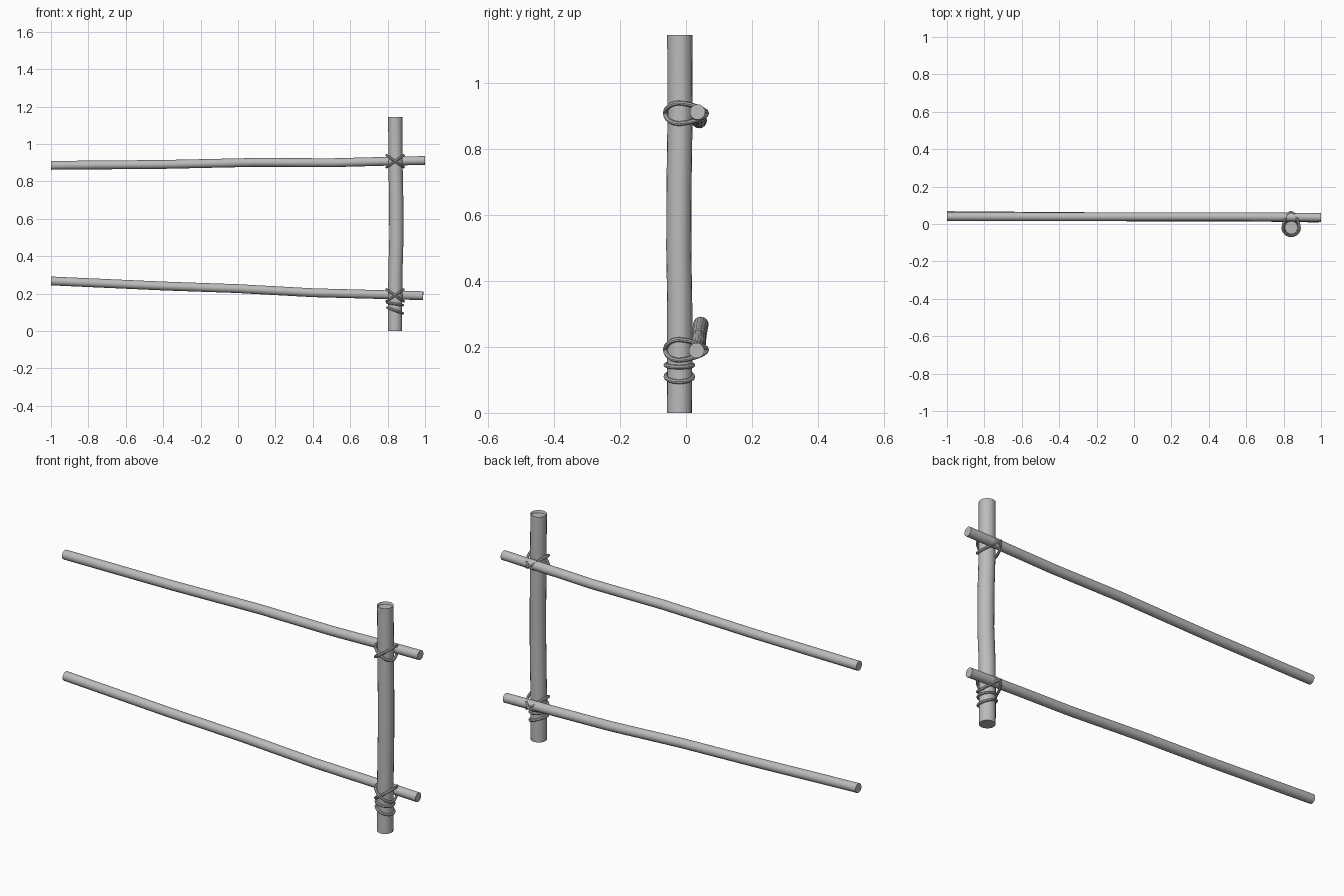
import bpy
import bmesh
from math import sin, cos, pi, radians
from mathutils import Vector

cube = bpy.data.objects.get("Cube")
if cube:
    bpy.data.objects.remove(cube, do_unlink=True)

GREY = (0.5, 0.5, 0.5, 1.0)
mat = bpy.data.materials.new("plain grey")
mat.use_nodes = True
mat.diffuse_color = GREY
mat.node_tree.nodes["Principled BSDF"].inputs["Base Color"].default_value = GREY


def tube(name, path, radius, sides=16, closed=False, rim=0.0):
    """Sweep a circle along a path; optionally recess the last end inside a rim."""
    pts = [Vector(p) for p in path]
    n = len(pts)
    bm = bmesh.new()
    rings = []
    for i, p in enumerate(pts):
        if closed:
            t = pts[(i + 1) % n] - pts[i - 1]
        else:
            t = pts[min(i + 1, n - 1)] - pts[max(i - 1, 0)]
        t.normalize()
        # Poles use y as reference, rope loops use z
        ref = Vector((0, 0, 1)) if closed else Vector((0, 1, 0))
        u = t.cross(ref).normalized()
        v = t.cross(u)
        rings.append([bm.verts.new(p + radius * (cos(a) * u + sin(a) * v))
                      for a in (2 * pi * k / sides for k in range(sides))])
    for i in range(n if closed else n - 1):
        a, b = rings[i], rings[(i + 1) % n]
        for k in range(sides):
            j = (k + 1) % sides
            bm.faces.new((a[k], a[j], b[j], b[k]))
    if not closed:
        bm.faces.new(rings[0])
        end = bm.faces.new(rings[-1])
        if rim:
            bmesh.ops.inset_region(bm, faces=[end], thickness=rim)
            bmesh.ops.inset_region(bm, faces=[end], thickness=0.004, depth=-0.012)
    bmesh.ops.recalc_face_normals(bm, faces=bm.faces[:])
    mesh = bpy.data.meshes.new(name)
    bm.to_mesh(mesh)
    bm.free()
    mesh.materials.append(mat)
    obj = bpy.data.objects.new(name, mesh)
    bpy.context.collection.objects.link(obj)
    bpy.ops.object.select_all(action="DESELECT")
    obj.select_set(True)
    bpy.context.view_layer.objects.active = obj
    bpy.ops.object.shade_smooth_by_angle(angle=radians(40))
    return obj


POST_X, POST_Y = 0.84, -0.02

# Upright post, gently bowed, with a hollowed top
tube("post", [(0.84, -0.02, 0), (0.84, -0.019, 0.15), (0.842, -0.019, 0.33),
              (0.847, -0.022, 0.5), (0.846, -0.021, 0.7), (0.842, -0.018, 0.9),
              (0.841, -0.019, 1.145)], 0.038, sides=20, rim=0.009)

# Two long rails behind the post
tube("upper_rail", [(-1, 0.04, 0.886), (-0.4, 0.039, 0.891), (0.1, 0.039, 0.902),
                    (0.5, 0.039, 0.9), (0.8, 0.037, 0.908), (1, 0.035, 0.912)], 0.0235)
tube("lower_rail", [(-1, 0.045, 0.268), (-0.4, 0.04, 0.241), (0, 0.038, 0.227),
                    (0.4, 0.037, 0.205), (0.7, 0.036, 0.197), (0.99, 0.032, 0.189)], 0.0235)


def lashing(name, z, slope):
    """Egg-shaped rope loop round post and rail, tilted sideways."""
    path = []
    for k in range(24):
        a = 2 * pi * k / 24
        back = max(0, sin(a))
        x = 0.045 * cos(a) * (1 - 0.25 * back)
        y = POST_Y + (0.083 if back else 0.043) * sin(a)
        path.append((POST_X + x, y, z + slope * x))
    tube(name, path, 0.007, sides=8, closed=True)


# Crossed rope loops at both joints
for label, z in (("upper", 0.908), ("lower", 0.191)):
    for way, slope in (("rising", 0.7), ("falling", -0.7)):
        lashing(f"{label}_lashing_{way}", z, slope)

# Spare rope turns below the lower joint
for label, z, slope in (("upper", 0.145, -0.15), ("lower", 0.11, -0.38)):
    ring = [(POST_X + 0.041 * cos(a), POST_Y + 0.041 * sin(a), z + slope * 0.041 * cos(a))
            for a in (2 * pi * k / 24 for k in range(24))]
    tube(f"{label}_rope_turn", ring, 0.007, sides=8, closed=True)
